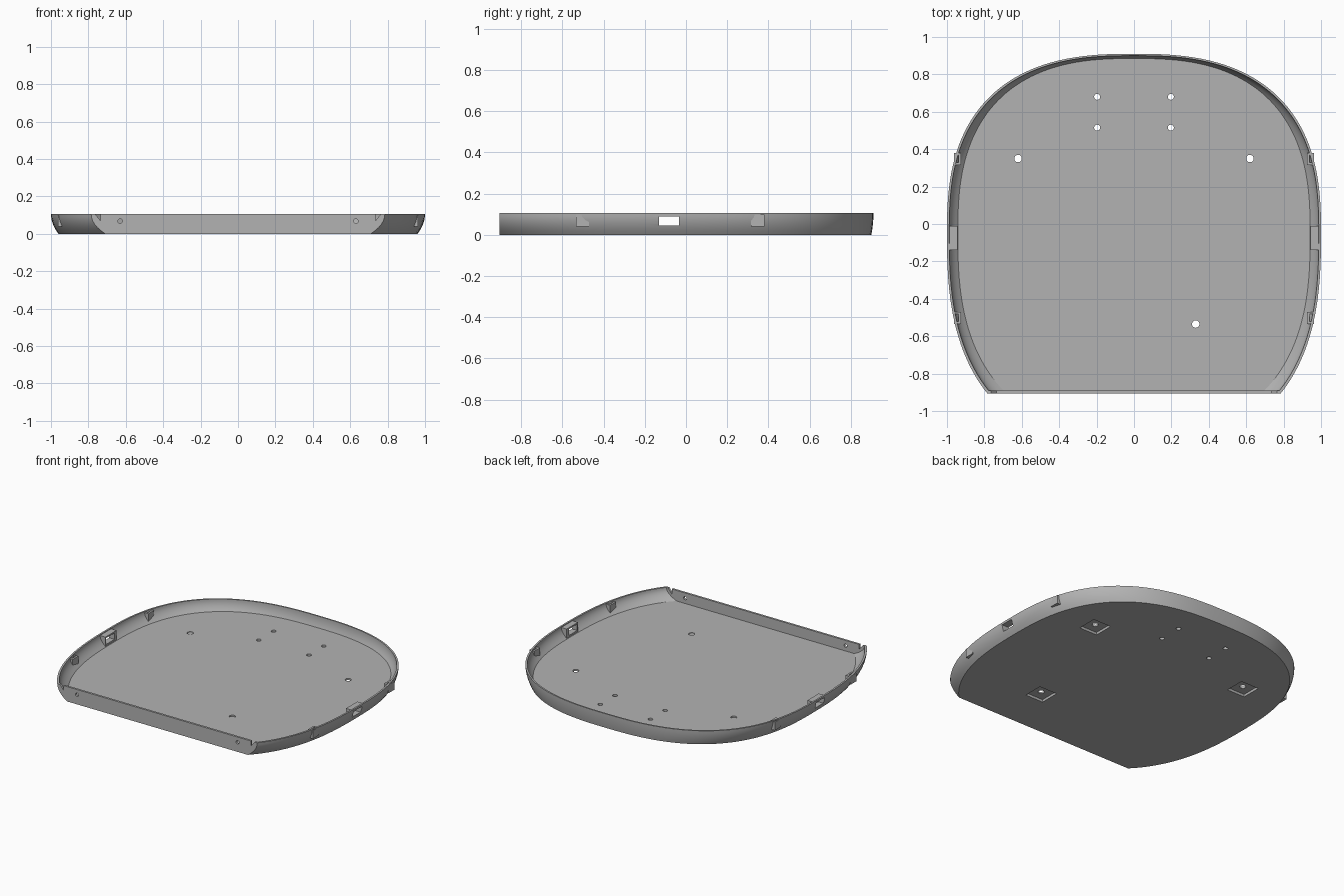
import bpy, bmesh, math
from mathutils import Matrix

cube = bpy.data.objects.get("Cube")
if cube:
    bpy.data.objects.remove(cube, do_unlink=True)

grey = bpy.data.materials.new("plain_grey")
grey.use_nodes = True
COLOUR = (0.45, 0.45, 0.45, 1)
grey.diffuse_color = COLOUR
grey.node_tree.nodes["Principled BSDF"].inputs["Base Color"].default_value = COLOUR

HEIGHT, FLOOR, MID_Y, POWER, STEPS = 0.105, 0.03, -0.05, 2.6, 120


def finish(name, bm):
    bmesh.ops.recalc_face_normals(bm, faces=bm.faces)
    mesh = bpy.data.meshes.new(name)
    bm.to_mesh(mesh)
    bm.free()
    ob = bpy.data.objects.new(name, mesh)
    bpy.context.collection.objects.link(ob)
    mesh.materials.append(grey)
    return ob


def ring(bm, half_width, back, front, cut_y, z):
    """Rounded outline, cut straight across the front."""
    start = -math.asin(((MID_Y - cut_y) / front) ** (POWER / 2))
    verts = []
    for i in range(STEPS + 1):
        a = start + (math.pi - 2 * start) * i / STEPS
        c, s = math.cos(a), math.sin(a)
        x = math.copysign(abs(c) ** (2 / POWER), c) * half_width
        y = math.copysign(abs(s) ** (2 / POWER), s) * (back if s > 0 else front)
        verts.append(bm.verts.new((x, y + MID_Y, z)))
    return verts


def add_prism(bm, profile, y0, y1):
    """Extrude an x-z profile along y."""
    a = [bm.verts.new((x, y0, z)) for x, z in profile]
    b = [bm.verts.new((x, y1, z)) for x, z in profile]
    bm.faces.new(a)
    bm.faces.new(b[::-1])
    for i in range(len(a)):
        j = (i + 1) % len(a)
        bm.faces.new((a[i], b[i], b[j], a[j]))


def add_box(bm, x0, x1, y0, y1, z0, z1):
    add_prism(bm, [(x0, z0), (x1, z0), (x1, z1), (x0, z1)], y0, y1)


def add_drill(bm, x, y, z, radius, depth, turn=0):
    bmesh.ops.create_cone(bm, cap_ends=True, segments=24, radius1=radius, radius2=radius,
                          depth=depth, matrix=Matrix.Translation((x, y, z)) @ Matrix.Rotation(turn, 4, "X"))


def cut(target, bm, name):
    cutter = finish(name, bm)
    cutter.hide_render = True
    mod = target.modifiers.new("cut", "BOOLEAN")
    mod.operation, mod.solver, mod.object = "DIFFERENCE", "EXACT", cutter
    bpy.ops.object.select_all(action="DESELECT")
    bpy.context.view_layer.objects.active = target
    target.select_set(True)
    bpy.ops.object.modifier_apply(modifier=mod.name)
    bpy.data.objects.remove(cutter, do_unlink=True)


# Tray shell: bulging outer wall, rim, inner wall and floor
bm = bmesh.new()
rings = []
for i in range(7):
    t = i / 6
    bulge = 1 - (1 - t) ** 2
    rings.append(ring(bm, 0.96 + 0.04 * bulge, 0.95 + 0.01 * bulge,
                      1.08 + 0.066 * bulge, -0.905, HEIGHT * t))
for i in range(7):
    t = 1 - i / 6
    bulge = 1 - (1 - t) ** 2
    rings.append(ring(bm, 0.942 + 0.046 * bulge, 0.935 + 0.015 * bulge,
                      1.063 + 0.067 * bulge, -0.89, FLOOR + (HEIGHT - FLOOR) * t))
for low, high in zip(rings, rings[1:]):
    for i in range(len(low)):
        j = (i + 1) % len(low)
        bm.faces.new((low[i], low[j], high[j], high[i]))
bm.faces.new(rings[0])
bm.faces.new(rings[-1])
tray = finish("tray_shell", bm)

# Foot recesses under the floor
feet = [(-0.62, 0.35), (0.62, 0.35), (0.33, -0.535)]
bm = bmesh.new()
for x, y in feet:
    add_box(bm, x - 0.07, x + 0.07, y - 0.07, y + 0.07, -0.02, 0.018)
cut(tray, bm, "foot_recess_cutter")

# Floor holes, front panel holes, side windows and front corner notches
bm = bmesh.new()
for x, y in feet:
    add_drill(bm, x, y, 0.02, 0.02, 0.1)
for side in (-1, 1):
    for y in (0.515, 0.68):
        add_drill(bm, side * 0.197, y, 0.02, 0.016, 0.1)
    add_drill(bm, side * 0.63, -0.9, 0.068, 0.012, 0.1, math.pi / 2)
    add_box(bm, side * 0.9, side * 1.05, -0.13, -0.035, 0.045, 0.09)
    add_prism(bm, [(side * 0.735, 0.07), (side * 0.735, 0.12), (side * 0.776, 0.12)], -0.93, -0.87)
cut(tray, bm, "hole_cutter")

parts = [tray]
for side, label in ((1, "left"), (-1, "right")):
    # Window frame inside the side wall
    bm = bmesh.new()
    add_prism(bm, [(side * x, z) for x, z in
                   ((0.945, 0.025), (0.965, 0.025), (0.98, 0.06), (0.992, 0.1), (0.945, 0.1))],
              -0.138, -0.012)
    frame = finish(label + "_window_frame", bm)
    bm = bmesh.new()
    add_box(bm, side * 0.9, side * 1.05, -0.13, -0.035, 0.045, 0.09)
    cut(frame, bm, "window_cutter")
    parts.append(frame)

    # Clip blocks that break through the lower wall
    for y, place in ((-0.5, "front"), (0.35, "back")):
        bm = bmesh.new()
        add_box(bm, side * 0.925, side * 0.963, y - 0.035, y + 0.03, 0.04, 0.098)
        clip = finish(label + "_" + place + "_clip", bm)
        bm = bmesh.new()
        add_box(bm, side * 0.938, side * 0.955, y - 0.02, y + 0.018, 0.06, 0.12)
        cut(clip, bm, "clip_slot_cutter")
        parts.append(clip)

# Smooth walls with crisp edges
bpy.ops.object.select_all(action="DESELECT")
for ob in parts:
    ob.select_set(True)
bpy.context.view_layer.objects.active = tray
bpy.ops.object.shade_smooth_by_angle(angle=math.radians(30))
